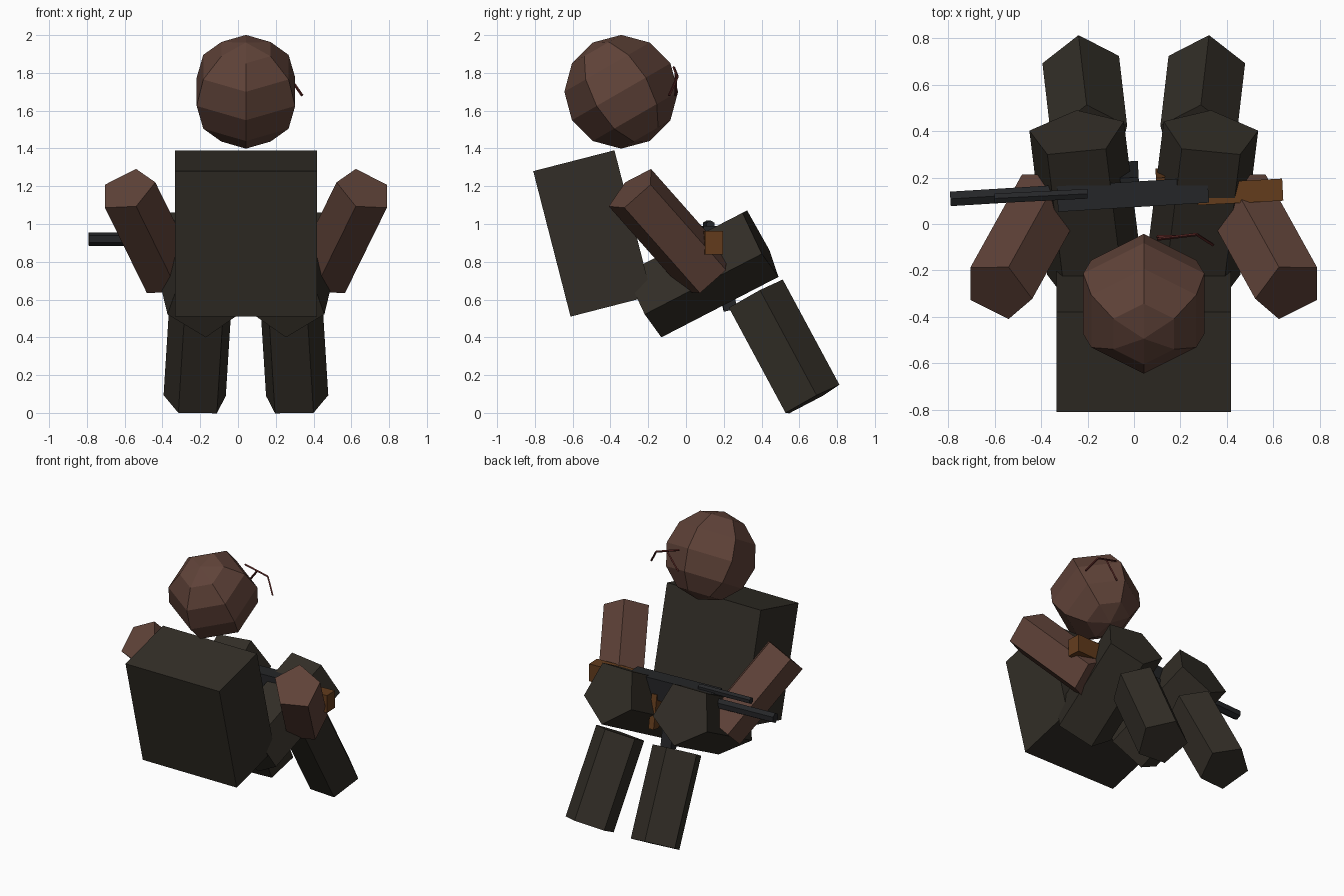
import bpy, bmesh, math
from mathutils import Vector, Matrix

if "Cube" in bpy.data.objects:
    bpy.data.objects.remove(bpy.data.objects["Cube"])

CX = 0.042  # mirror line of the body


def material(name, rgb):
    m = bpy.data.materials.new(name)
    m.diffuse_color = (*rgb, 1)
    m.use_nodes = True
    m.node_tree.nodes["Principled BSDF"].inputs["Base Color"].default_value = m.diffuse_color
    return m


CLOTH = material("cloth", (0.032, 0.027, 0.020))
SKIN = material("skin", (0.115, 0.055, 0.040))
METAL = material("metal", (0.018, 0.019, 0.021))
WOOD = material("wood", (0.125, 0.045, 0.012))
RED = material("dark_red", (0.09, 0.018, 0.016))


def finish(name, bm, mat):
    bmesh.ops.recalc_face_normals(bm, faces=bm.faces)
    me = bpy.data.meshes.new(name)
    bm.to_mesh(me)
    bm.free()
    me.materials.append(mat)
    ob = bpy.data.objects.new(name, me)
    bpy.context.collection.objects.link(ob)
    return ob


def prism(name, a, b, r, point_dir, mat, sides=5):
    """Prism from a to b with its first corner turned towards point_dir."""
    a, b, d = Vector(a), Vector(b), Vector(point_dir)
    axis = (b - a).normalized()
    u = (d - axis * d.dot(axis)).normalized()
    v = axis.cross(u)
    bm = bmesh.new()
    rings = []
    for c in (a, b):
        ring = []
        for i in range(sides):
            t = math.tau * i / sides
            ring.append(bm.verts.new(c + r * (math.cos(t) * u + math.sin(t) * v)))
        rings.append(ring)
        bm.faces.new(ring)
    for i in range(sides):
        j = (i + 1) % sides
        bm.faces.new((rings[0][i], rings[0][j], rings[1][j], rings[1][i]))
    return finish(name, bm, mat)


def box(name, loc, size, mat, rot=(0, 0, 0)):
    bm = bmesh.new()
    bmesh.ops.create_cube(bm, size=1)
    bmesh.ops.scale(bm, vec=size, verts=bm.verts)
    ob = finish(name, bm, mat)
    ob.location = loc
    ob.rotation_euler = [math.radians(t) for t in rot]
    return ob


# Torso, leaning back
box("torso", (CX, -0.495, 0.95), (0.75, 0.444, 0.795), CLOTH, (14.4, 0, 0))

# Head: six-segment sphere, tipped
bm = bmesh.new()
bmesh.ops.create_uvsphere(bm, u_segments=6, v_segments=6, radius=0.301)
spin = 30 if max(v.co.x for v in bm.verts) > 0.28 else 0
bmesh.ops.rotate(bm, verts=bm.verts, matrix=Matrix.Rotation(math.radians(spin), 3, 'Z'))
bmesh.ops.rotate(bm, verts=bm.verts, matrix=Matrix.Rotation(math.radians(30), 3, 'X'))
head = finish("head", bm, SKIN)
head.location = (CX, -0.343, 1.70)

# Limbs: start, end, radius, corner direction for the left; mirrored for the right
LIMBS = {
    "arm": ((-0.585, -0.286, 1.18), (-0.363, 0.114, 0.728), 0.157, (1, 0, 0), SKIN),
    "thigh": ((-0.17, -0.229, 0.591), (-0.247, 0.391, 0.911), 0.215, (0, 0.46, -0.89), CLOTH),
    "shin": ((-0.19, 0.36, 0.623), (-0.225, 0.66, 0.066), 0.174, (-0.08, 0.885, 0.466), CLOTH),
}


def flip(p):
    return (2 * CX - p[0], p[1], p[2])


for part, (a, b, r, d, mat) in LIMBS.items():
    prism("left_" + part, a, b, r, d, mat)
    prism("right_" + part, flip(a), flip(b), r, (-d[0], d[1], d[2]), mat)

# Rifle across the lap
box("receiver", (-0.005, 0.127, 0.915), (0.65, 0.11, 0.15), METAL, (0, 0, 3.5))
prism("barrel", (-0.79, 0.108, 0.92), (-0.30, 0.138, 0.92), 0.036, (0, 0, 1), METAL, 6)
prism("gas_tube", (-0.60, 0.11, 0.995), (-0.20, 0.13, 0.995), 0.024, (0, 0, 1), METAL, 6)
box("stock", (0.455, 0.138, 0.90), (0.37, 0.095, 0.125), WOOD, (0, 0, 3))
box("magazine", (-0.02, 0.20, 0.71), (0.08, 0.07, 0.34), METAL, (12, 0, 3))
box("grip", (0.115, 0.185, 0.76), (0.04, 0.07, 0.24), WOOD, (10, 0, 3))

# Thin strokes on the face
STROKES = {
    "brow_stroke": [(0.10, -0.065, 1.83), (0.27, -0.045, 1.78), (0.34, -0.09, 1.68)],
    "cheek_stroke": [(0.19, -0.055, 1.80), (0.10, -0.055, 1.68)],
}
for name, pts in STROKES.items():
    for i, (a, b) in enumerate(zip(pts, pts[1:])):
        prism(f"{name}_{i + 1}", a, b, 0.007, (0, 1, 0), RED, 4)
